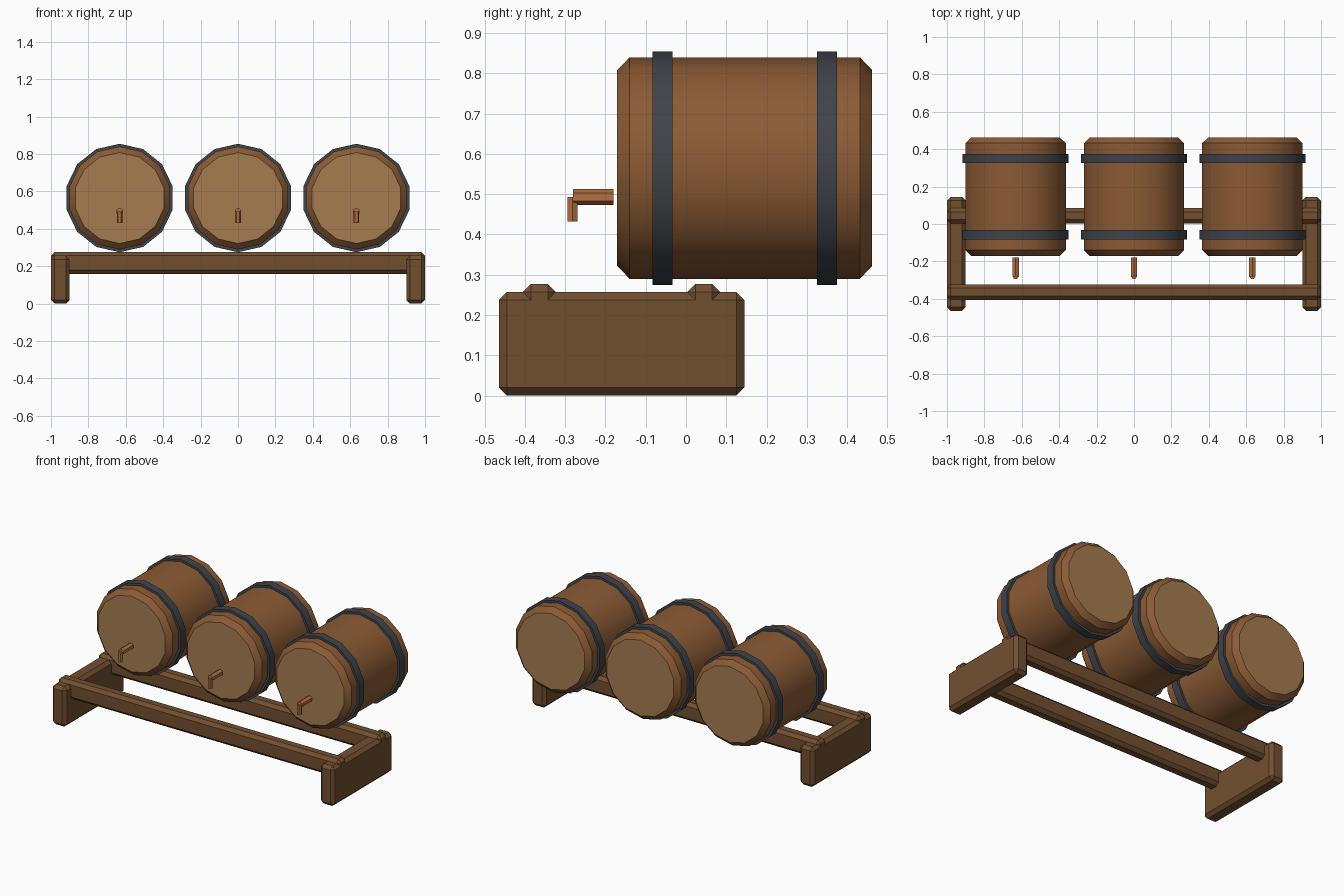
import bpy, bmesh, math
from mathutils import Matrix, Vector

if "Cube" in bpy.data.objects:
    bpy.data.objects.remove(bpy.data.objects["Cube"])


def material(name, rgb):
    m = bpy.data.materials.new(name)
    m.diffuse_color = (*rgb, 1)
    m.use_nodes = True
    m.node_tree.nodes["Principled BSDF"].inputs["Base Color"].default_value = m.diffuse_color
    return m


RACK = material("rack_wood", (0.17, 0.08, 0.03))
STAVE = material("stave_wood", (0.26, 0.105, 0.035))
HEAD = material("head_wood", (0.38, 0.20, 0.08))
IRON = material("iron", (0.05, 0.058, 0.07))
COPPER = material("copper", (0.46, 0.16, 0.05))


def finish(bm, name, mats):
    bmesh.ops.recalc_face_normals(bm, faces=bm.faces)
    mesh = bpy.data.meshes.new(name)
    bm.to_mesh(mesh)
    bm.free()
    ob = bpy.data.objects.new(name, mesh)
    bpy.context.collection.objects.link(ob)
    for m in mats:
        mesh.materials.append(m)
    bpy.ops.object.select_all(action='DESELECT')
    bpy.context.view_layer.objects.active = ob
    ob.select_set(True)
    bpy.ops.object.shade_smooth_by_angle(angle=math.radians(30))
    return ob


def box(name, lo, hi, mat, bevel):
    lo, hi = Vector(lo), Vector(hi)
    bm = bmesh.new()
    bmesh.ops.create_cube(bm, size=1, matrix=Matrix.Translation((lo + hi) / 2)
                          @ Matrix.Diagonal((*(hi - lo), 1)))
    bmesh.ops.bevel(bm, geom=bm.edges[:], offset=bevel, segments=1, affect='EDGES')
    return finish(bm, name, [mat])


def lathe(name, profile, sides, origin, axis, mats, closed=False):
    """Revolve (radius, position) points round the y or z axis."""
    bm = bmesh.new()
    rings = []
    for r, p in profile:
        ring = []
        for i in range(sides):
            a = 2 * math.pi * i / sides
            s, c = r * math.sin(a), r * math.cos(a)
            co = Vector((s, p, c)) if axis == 'Y' else Vector((c, s, p))
            ring.append(bm.verts.new(co + Vector(origin)))
        rings.append(ring)
    n = len(rings)
    for k in range(n if closed else n - 1):
        a, b = rings[k], rings[(k + 1) % n]
        for i in range(sides):
            j = (i + 1) % sides
            bm.faces.new((a[i], a[j], b[j], b[i]))
    if not closed:
        for ring in (rings[0], rings[-1]):
            bm.faces.new(ring).material_index = len(mats) - 1
    return finish(bm, name, mats)


# Rack: two end blocks and two rails
for side, x in (("left", -1.0), ("right", 0.9)):
    box(side + "_rack_end", (x, -0.465, 0), (x + 0.1, 0.145, 0.257), RACK, 0.02)
for side, y in (("front", -0.364), ("back", 0.044)):
    box(side + "_rail", (-1, y - 0.041, 0.16), (1, y + 0.041, 0.277), RACK, 0.02)

# Three barrels with hoops and taps
Z = 0.565
for tag, x in (("left", -0.633), ("middle", 0), ("right", 0.633)):
    lathe(tag + "_barrel",
          [(0.243, -0.171), (0.275, -0.14), (0.275, 0.432), (0.243, 0.4625)],
          14, (x, 0, Z), 'Y', [STAVE, HEAD])
    for end, y in (("front", -0.058), ("back", 0.35)):
        lathe(f"{tag}_{end}_hoop",
              [(0.27, y - 0.025), (0.29, y - 0.025), (0.29, y + 0.025), (0.27, y + 0.025)],
              14, (x, 0, Z), 'Y', [IRON], closed=True)
    lathe(tag + "_tap_pipe", [(0.02, -0.281), (0.02, -0.18)], 6,
          (x, 0, 0.493), 'Y', [COPPER])
    lathe(tag + "_tap_spout", [(0.0148, 0.432), (0.0148, 0.493)], 6,
          (x, -0.282, 0), 'Z', [COPPER])
